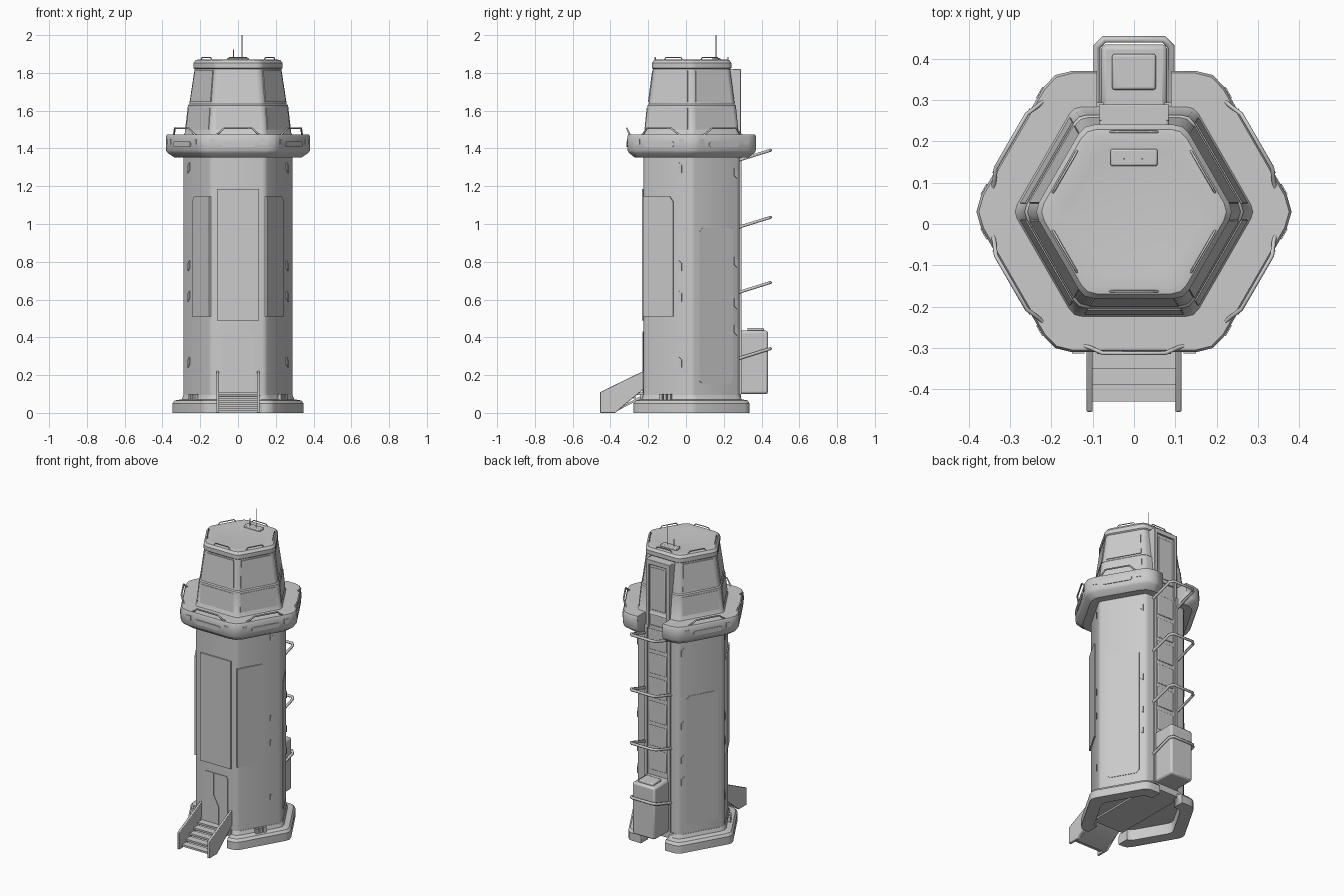
import bpy, bmesh, math
from mathutils import Vector

if "Cube" in bpy.data.objects:
    bpy.data.objects.remove(bpy.data.objects["Cube"])

CY = 0.03            # tower axis in y
AP = math.cos(math.pi / 6)


def finish(name, bm, bevel=0.0, smooth=True):
    bmesh.ops.recalc_face_normals(bm, faces=bm.faces)
    me = bpy.data.meshes.new(name)
    bm.to_mesh(me)
    bm.free()
    ob = bpy.data.objects.new(name, me)
    bpy.context.collection.objects.link(ob)
    if bevel:
        m = ob.modifiers.new("bevel", 'BEVEL')
        m.width, m.segments, m.limit_method = bevel, 2, 'ANGLE'
    if smooth:
        bpy.ops.object.select_all(action='DESELECT')
        ob.select_set(True)
        bpy.context.view_layer.objects.active = ob
        bpy.ops.object.shade_smooth_by_angle(angle=math.radians(35))
    return ob


def hex_ring(r, z, c):
    """Hexagon with softened corners."""
    v = [Vector((r * math.cos(k * math.pi / 3), CY + r * math.sin(k * math.pi / 3), z)) for k in range(6)]
    out = []
    for k in range(6):
        p, n = (v[k - 1] - v[k]).normalized() * c, (v[(k + 1) % 6] - v[k]).normalized() * c
        out += [v[k] + p, v[k] + (p + n) * 0.25, v[k] + n]
    return out


def loft(name, profile, c=0.02, closed=False):
    bm = bmesh.new()
    rings = [[bm.verts.new(p) for p in hex_ring(r, z, c)] for r, z in profile]
    n = len(rings[0])
    for i in range(len(rings) if closed else len(rings) - 1):
        a, b = rings[i], rings[(i + 1) % len(rings)]
        for j in range(n):
            bm.faces.new((a[j], a[(j + 1) % n], b[(j + 1) % n], b[j]))
    if not closed:
        bm.faces.new(rings[0])
        bm.faces.new(rings[-1])
    return finish(name, bm)


def prism(name, pts, offset, bevel=0.0):
    bm = bmesh.new()
    f = bm.faces.new([bm.verts.new(p) for p in pts])
    g = bmesh.ops.extrude_face_region(bm, geom=[f])
    bmesh.ops.translate(bm, vec=offset, verts=[v for v in g['geom'] if isinstance(v, bmesh.types.BMVert)])
    return finish(name, bm, bevel)


def on_face(deg, u, z, a):
    t = math.radians(deg)
    n, s = Vector((math.cos(t), math.sin(t), 0)), Vector((-math.sin(t), math.cos(t), 0))
    return Vector((0, CY, z)) + n * (a(z) if callable(a) else a) + s * u


def plate(name, deg, pts, a, thick=0.006):
    """Flat panel lying on one hexagon face; a = distance from the axis."""
    t = math.radians(deg)
    n = Vector((math.cos(t), math.sin(t), 0))
    return prism(name, [on_face(deg, u, z, a) - n * 0.01 for u, z in pts], n * (thick + 0.01))


def box(name, x0, x1, y0, y1, z0, z1, bevel=0.0):
    return prism(name, [(x0, y0, z0), (x1, y0, z0), (x1, y1, z0), (x0, y1, z0)], (0, 0, z1 - z0), bevel)


def tube(name, pts, r):
    cu = bpy.data.curves.new(name, 'CURVE')
    cu.dimensions, cu.bevel_depth, cu.bevel_resolution, cu.use_fill_caps = '3D', r, 1, True
    sp = cu.splines.new('POLY')
    sp.points.add(len(pts) - 1)
    for p, q in zip(sp.points, pts):
        p.co = (*q, 1)
    ob = bpy.data.objects.new(name, cu)
    bpy.context.collection.objects.link(ob)


def cut(ob, *dims):
    c = box("cutter", *dims)
    c.hide_render = c.hide_viewport = True
    m = ob.modifiers.new("notch", 'BOOLEAN')
    m.operation, m.object, m.solver = 'DIFFERENCE', c, 'EXACT'


def rect(u0, u1, z0, z1, c=0.0):
    if not c:
        return [(u0, z0), (u1, z0), (u1, z1), (u0, z1)]
    return [(u0 + c, z0), (u1 - c, z0), (u1, z0 + c), (u1, z1 - c), (u1 - c, z1), (u0 + c, z1), (u0, z1 - c), (u0, z0 + c)]


FACES = [-90, -30, 30, 90, 150, 210]

# Hollow base ring, split front and back, with floor slab
base = loft("base_ring", [(0.27, 0.0), (0.355, 0.0), (0.355, 0.05), (0.342, 0.066), (0.305, 0.072),
                          (0.296, 0.095), (0.27, 0.095)], 0.03, True)
cut(base, -0.115, 0.115, -0.5, -0.2, -0.1, 0.3)
cut(base, -0.085, 0.085, 0.26, 0.5, -0.1, 0.3)
box("floor_slab", -0.11, 0.11, -0.24, 0.29, 0.06, 0.1)

# Column
loft("column", [(0.293, 0.07), (0.293, 1.4)], 0.018)
A = 0.293 * AP
plate("front_panel", -90, rect(-0.11, 0.11, 0.49, 1.185), A, 0.008)
for deg, s in ((-30, 1), (210, -1)):
    pts = [(-0.145, 0.51), (0.035, 0.51), (0.035, 1.12), (0.015, 1.145), (-0.145, 1.145)]
    plate("side_front_panel", deg, [(u * s, z) for u, z in pts], A, 0.007)
    for z in (0.27, 0.62, 0.78, 1.3):
        pts = [(0.07, z - 0.015), (0.088, z - 0.03), (0.088, z + 0.012), (0.07, z + 0.026)]
        plate("edge_clip", deg, [(u * s, q) for u, q in pts], A, 0.004)
    for i in range(3):
        plate("base_vent_slat", deg, rect(-0.035 + i * 0.025, -0.017 + i * 0.025, 0.06, 0.1), 0.275, 0.008)
for deg, s in ((30, 1), (150, -1)):
    plate("side_back_panel", deg, rect(-0.1, 0.105, 0.15, 0.98, 0.02), A, 0.003)
    for z in (0.44, 0.58, 0.8, 1.27):
        pts = [(0.112, z - 0.015), (0.13, z - 0.03), (0.13, z + 0.012), (0.112, z + 0.026)]
        plate("edge_clip", deg, [(u * s, q) for u, q in pts], A, 0.004)

# Front door with stepped seam
plate("door", -90, [(-0.085, 0.1), (0.085, 0.1), (0.085, 0.42), (0.075, 0.432), (-0.075, 0.432), (-0.085, 0.42)], A, 0.004)
plate("door_seam", -90, [(0.018, 0.1), (0.024, 0.1), (0.024, 0.22), (-0.012, 0.29), (-0.012, 0.43),
                         (-0.018, 0.43), (-0.018, 0.288), (0.018, 0.218)], A, 0.007)

# Front stairs
side = [(-0.455, 0.0), (-0.455, 0.11), (-0.225, 0.222), (-0.225, 0.125), (-0.375, 0.0)]
for x in (-0.115, 0.1):
    prism("stair_side", [(x, y, z) for y, z in side], (0.015, 0, 0), 0.003)
for i in range(5):
    y, z = -0.43 + i * 0.04, 0.012 + i * 0.021
    box("stair_tread", -0.1, 0.1, y, y + 0.045, z, z + 0.012)
prism("stair_underside", [(-0.1, -0.4, 0.0), (-0.1, -0.22, 0.1), (-0.1, -0.22, 0.085), (-0.1, -0.385, 0.0)], (0.2, 0, 0))

# Ladder column on the back
for s in (-1, 1):
    box("ladder_rail", s * 0.082 - 0.008, s * 0.082 + 0.008, 0.27, 0.294, 0.1, 1.4)
for i in range(6):
    z = 0.47 + i * 0.155
    box("ladder_panel", -0.06, 0.06, 0.27, 0.289, z, z + 0.13, 0.004)
for z in (0.285, 0.635, 0.98, 1.335):
    tube("ladder_hoop", [(-0.09, 0.27, z), (-0.09, 0.43, z + 0.05), (-0.072, 0.447, z + 0.055),
                         (0.072, 0.447, z + 0.055), (0.09, 0.43, z + 0.05), (0.09, 0.27, z)], 0.009)

# Equipment box on the back
box("equipment_box", -0.08, 0.08, 0.27, 0.435, 0.1, 0.435, 0.012)
box("equipment_cap", -0.053, 0.053, 0.325, 0.412, 0.42, 0.45, 0.006)

# Walkway platform with rear notch
deck = loft("platform", [(0.26, 1.352), (0.348, 1.352), (0.383, 1.376), (0.393, 1.39), (0.393, 1.464),
                         (0.387, 1.474), (0.26, 1.474)], 0.045)
cut(deck, -0.09, 0.09, 0.275, 0.6, 1.2, 1.7)
for deg in FACES:
    if deg == 90:
        continue
    plate("rim_slot", deg, rect(-0.09, 0.09, 1.408, 1.436, 0.008), 0.393 * AP, 0.004)
    for s in (-1, 1):
        plate("rim_clip", deg, rect(s * 0.135 - 0.015, s * 0.135 + 0.015, 1.42, 1.45), 0.393 * AP, 0.003)
    tube("platform_rail", [on_face(deg, u, z, a) for u, z, a in
                           ((-0.12, 1.47, 0.325), (-0.105, 1.478, 0.33), (-0.075, 1.506, 0.343),
                            (0.075, 1.506, 0.343), (0.105, 1.478, 0.33), (0.12, 1.47, 0.325))], 0.005)

# Cabin: lower skirt, sloped window section, roof cap
loft("cabin", [(0.296, 1.47), (0.287, 1.482), (0.270, 1.628), (0.263, 1.634), (0.234, 1.825)], 0.02)
loft("roof_cap", [(0.232, 1.818), (0.243, 1.826), (0.243, 1.852), (0.230, 1.868), (0.21, 1.871), (0.17, 1.866)], 0.025)


def slope(z):
    return AP * (0.263 + (0.234 - 0.263) * (z - 1.634) / 0.191)


def skirt(z):
    return AP * (0.287 + (0.270 - 0.287) * (z - 1.482) / 0.146)


for deg in FACES:
    if deg != 90:
        plate("window", deg, [(-0.108, 1.645), (0.108, 1.645), (0.095, 1.812), (-0.095, 1.812)], slope, 0.005)
        plate("skirt_panel", deg, [(-0.12, 1.5), (0.12, 1.5), (0.113, 1.615), (-0.113, 1.615)], skirt, 0.003)
    tube("roof_rail", [on_face(deg, u, z, 0.193) for u, z in
                       ((-0.06, 1.865), (-0.045, 1.882), (0.045, 1.882), (0.06, 1.865))], 0.003)

# Rear cabin hatch
box("hatch_block", -0.085, 0.085, 0.2, 0.278, 1.38, 1.82, 0.008)
for s in (-1, 1):
    box("hatch_jamb", s * 0.074 - 0.011, s * 0.074 + 0.011, 0.25, 0.29, 1.38, 1.82, 0.003)
box("hatch_lintel", -0.085, 0.085, 0.25, 0.29, 1.79, 1.82, 0.003)
box("hatch_door", -0.05, 0.05, 0.26, 0.284, 1.5, 1.77, 0.004)

# Roof antennas
box("antenna_base", -0.057, 0.057, 0.14, 0.182, 1.86, 1.88, 0.005)
for x, top in ((0.02, 2.0), (-0.024, 1.925)):
    tube("antenna", [(x, 0.158, 1.87), (x, 0.158, top)], 0.0025)
